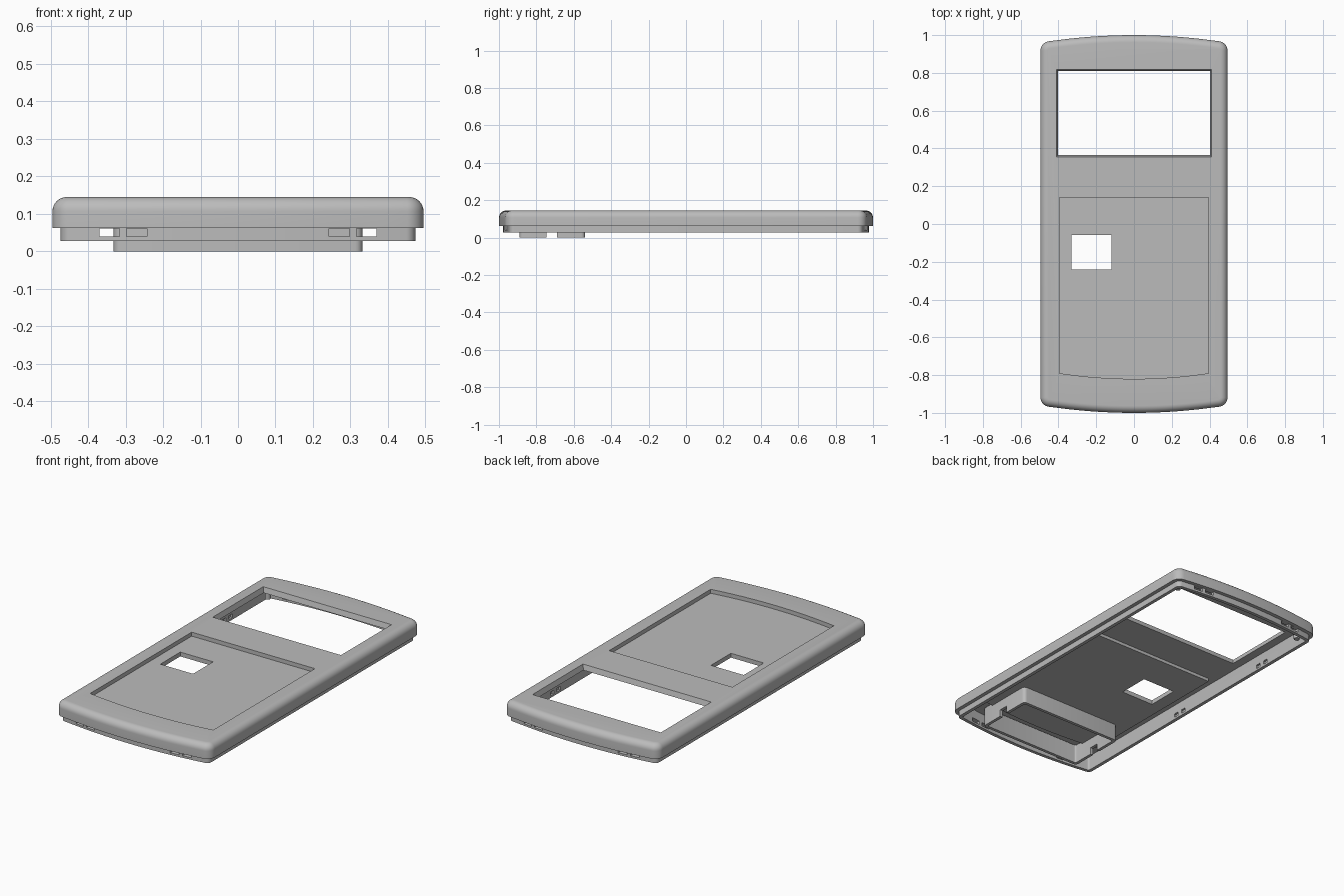
import bpy, bmesh, math
from mathutils import Vector

if "Cube" in bpy.data.objects:
    bpy.data.objects.remove(bpy.data.objects["Cube"], do_unlink=True)

grey = bpy.data.materials.new("plain_grey")
grey.use_nodes = True
grey.diffuse_color = (0.5, 0.5, 0.5, 1)
grey.node_tree.nodes["Principled BSDF"].inputs["Base Color"].default_value = (0.5, 0.5, 0.5, 1)

HW = 0.495  # half width of the case


def make(name, bm):
    bmesh.ops.recalc_face_normals(bm, faces=bm.faces)
    mesh = bpy.data.meshes.new(name)
    bm.to_mesh(mesh)
    bm.free()
    mesh.materials.append(grey)
    ob = bpy.data.objects.new(name, mesh)
    bpy.context.collection.objects.link(ob)
    return ob


def loft(rings):
    """Closed solid through rings of equal point count."""
    bm = bmesh.new()
    loops = [[bm.verts.new(p) for p in ring] for ring in rings]
    for a, b in zip(loops, loops[1:]):
        for i in range(len(a)):
            j = (i + 1) % len(a)
            bm.faces.new((a[i], a[j], b[j], b[i]))
    bm.faces.new(loops[0])
    bm.faces.new(loops[-1])
    return bm


def add_box(bm, x0, x1, y0, y1, z0, z1, flare=0, round_edge=0):
    """Box whose top may flare outwards or whose upright edges may be rounded."""
    verts = bmesh.ops.create_cube(bm, size=1)["verts"]
    for v in verts:
        f = flare if v.co.z > 0 else 0
        v.co = Vector((x1 + f if v.co.x > 0 else x0 - f,
                       y1 + f if v.co.y > 0 else y0 - f,
                       z1 if v.co.z > 0 else z0))
    if round_edge:
        edges = {e for v in verts for e in v.link_edges
                 if abs(e.verts[0].co.z - e.verts[1].co.z) > 1e-4}
        bmesh.ops.bevel(bm, geom=list(edges), offset=round_edge, segments=5,
                        profile=0.5, affect='EDGES')


def cut(ob, bm):
    """Subtract a cutter and keep the evaluated mesh."""
    cutter = make("cutter", bm)
    cutter.hide_render = True
    mod = ob.modifiers.new("cut", 'BOOLEAN')
    mod.operation, mod.solver, mod.object = 'DIFFERENCE', 'EXACT', cutter
    bpy.context.view_layer.update()
    result = bpy.data.meshes.new_from_object(
        ob.evaluated_get(bpy.context.evaluated_depsgraph_get()))
    ob.modifiers.clear()
    ob.data = result
    bpy.data.objects.remove(cutter, do_unlink=True)


def smooth(ob):
    bpy.ops.object.select_all(action='DESELECT')
    ob.select_set(True)
    bpy.context.view_layer.objects.active = ob
    bpy.ops.object.shade_smooth_by_angle(angle=math.radians(30))


def end_y(x):
    return 1 - 0.04 * (x / HW) ** 2


def outline(inset, z):
    """Case outline with bowed ends and rounded corners."""
    r = max(0.05 - inset, 0.012)
    cx = HW - inset - r
    cy = end_y(cx) - inset - r
    quarter = [(cx + r * math.cos(a), cy + r * math.sin(a))
               for a in (math.radians(82) * i / 8 for i in range(9))]
    quarter += [(x, end_y(x) - inset) for x in (cx * (1 - i / 8) for i in range(1, 8))]
    top = quarter + [(0, 1 - inset)] + [(-x, y) for x, y in reversed(quarter)]
    return [(x, y, z) for x, y in top] + [(-x, -y, z) for x, y in top]


def key_outline(grow, z):
    """Keypad area: straight top, bowed bottom."""
    w = 0.395 + grow
    bow = [(w * (i / 8 - 1), -0.82 - grow + 0.03 * (i / 8 - 1) ** 2) for i in range(17)]
    return [(x, y, z) for x, y in bow + [(w, 0.14 + grow), (-w, 0.14 + grow)]]


# Case: ceiling, inner wall, lip, ledge, outer wall, rounded top edge
R = 0.038
rings = [outline(0.042, 0.115), outline(0.042, 0.028), outline(0.022, 0.028),
         outline(0.022, 0.062), outline(0, 0.062)]
for i in range(9):
    a = math.pi / 2 * i / 8
    rings.append(outline(R * (1 - math.cos(a)), 0.145 - R + R * math.sin(a)))
case = make("case_shell", loft(rings))

# Display window with sloped edges
bm = bmesh.new()
add_box(bm, -0.395, 0.395, 0.372, 0.802, 0.09, 0.151, flare=0.018)
cut(case, bm)

# Keypad opening
cut(case, loft([key_outline(0, 0.1), key_outline(0, 0.16)]))

# Slots through the end lips and snap pockets inside the side lips
bm = bmesh.new()
for sx in (-1, 1):
    for sy in (-1, 1):
        for x in (0.27, 0.343):
            add_box(bm, sx * x - 0.027, sx * x + 0.027,
                    sy * 0.96 - 0.06, sy * 0.96 + 0.06, 0.04, 0.0615)
    for y in (-0.18, -0.12, 0.52, 0.58):
        add_box(bm, sx * 0.456 - 0.009, sx * 0.456 + 0.009, y - 0.016, y + 0.016, 0.04, 0.0615)
cut(case, bm)
smooth(case)

# Sunken keypad panel with its square hole
panel = make("keypad_panel", loft([key_outline(0.012, 0.097), key_outline(0.012, 0.122)]))
bm = bmesh.new()
add_box(bm, -0.33, -0.12, -0.24, -0.057, 0.05, 0.2)
cut(panel, bm)
smooth(panel)

# Compartment frame under the keypad, notched on both sides
bm = bmesh.new()
add_box(bm, -0.332, 0.332, -0.89, -0.54, 0, 0.11, round_edge=0.02)
frame = make("compartment_frame", bm)
bm = bmesh.new()
add_box(bm, -0.314, 0.314, -0.872, -0.558, -0.05, 0.2, round_edge=0.01)
cut(frame, bm)
bm = bmesh.new()
add_box(bm, -0.5, 0.5, -0.745, -0.69, -0.05, 0.04)
cut(frame, bm)
smooth(frame)

# Small posts in the far corners
for side, sx in (("left", 1), ("right", -1)):
    bm = bmesh.new()
    bmesh.ops.create_cone(bm, cap_ends=True, segments=20, radius1=0.016, radius2=0.016, depth=0.07)
    bmesh.ops.translate(bm, verts=bm.verts, vec=(sx * 0.425, 0.88, 0.085))
    smooth(make(side + "_corner_post", bm))
